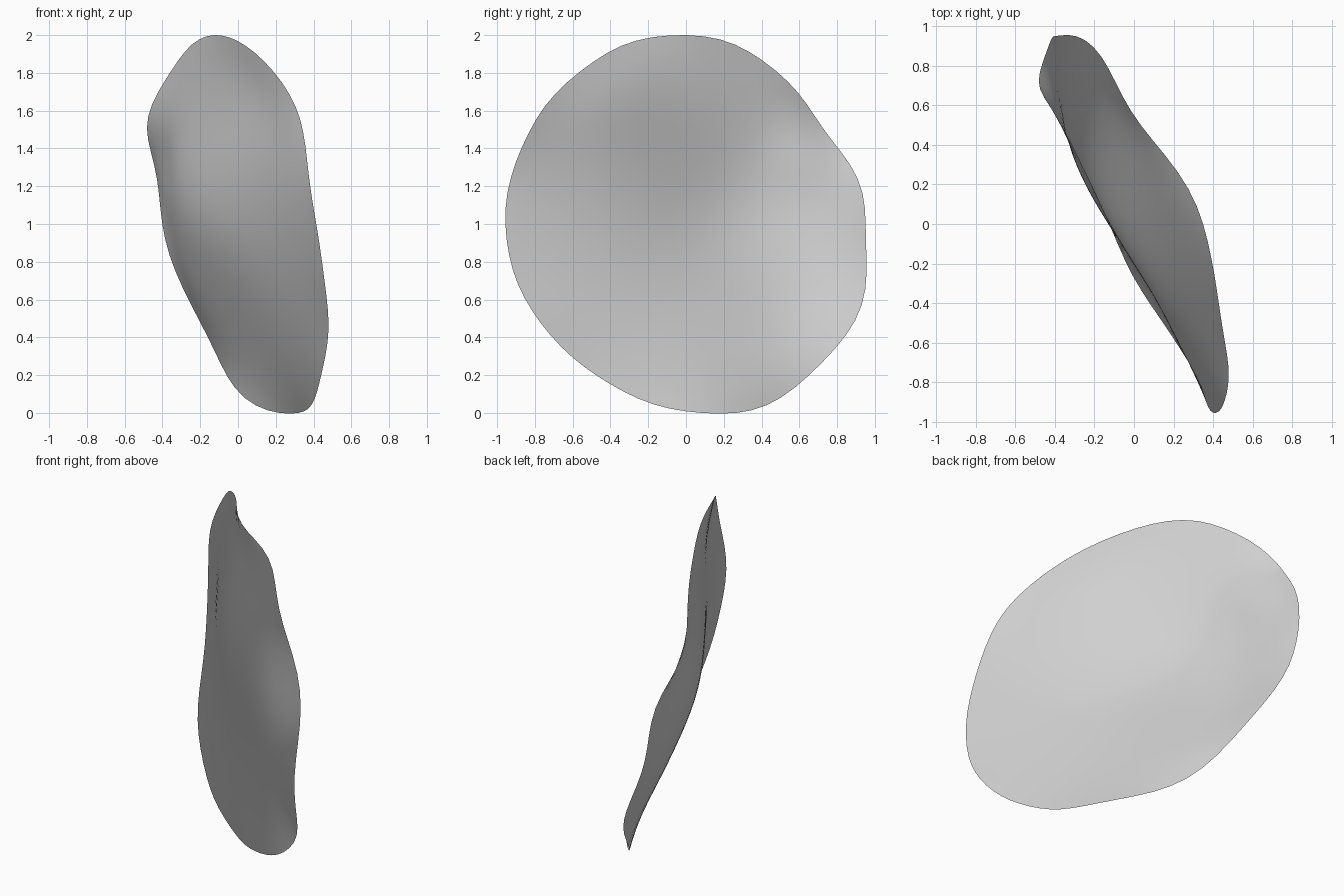
import bpy, bmesh
from math import cos, sin, pi, exp

if "Cube" in bpy.data.objects:
    bpy.data.objects.remove(bpy.data.objects["Cube"], do_unlink=True)

# Rim of the wavy disc (x, y, z), one point every 15 degrees around the x axis
RIM = [
    (-.40, .95, 1.0), (-.43, .91, 1.24), (-.475, .77, 1.445), (-.455, .64, 1.635),
    (-.35, .47, 1.815), (-.245, .26, 1.95), (-.125, 0, 2.0), (-.005, -.265, 1.97),
    (.14, -.49, 1.86), (.27, -.69, 1.69), (.345, -.83, 1.49), (.375, -.925, 1.25),
    (.415, -.957, 1.0), (.45, -.915, .755), (.477, -.815, .54), (.47, -.66, .35),
    (.44, -.47, .195), (.405, -.25, .075), (.35, 0, .008), (.22, .265, 0),
    (.035, .5, .08), (-.095, .72, .265), (-.205, .895, .49), (-.33, .957, .745),
]
# Soft waves in the sheet: centre y, centre z, height along x, spread
WAVES = [
    (.25, 1.05, -.115, .23),  # main hollow
    (-.42, 1.73, .035, .1),   # ridge under the top edge
    (.66, 1.38, .03, .04),    # small ridge at the back
    (.6, .6, -.04, .12),      # low hollow at the back
]
SEGMENTS, RINGS = 72, 20


def harmonics(values):
    """Cosine and sine weights of a closed loop of values."""
    n = len(values)
    return [(sum(v * cos(2 * pi * k * i / n) for i, v in enumerate(values)) * 2 / n,
             sum(v * sin(2 * pi * k * i / n) for i, v in enumerate(values)) * 2 / n)
            for k in range(n // 2)]


RIM_WEIGHTS = [harmonics(axis) for axis in zip(*RIM)]


def sheet_point(r, angle):
    """Stretch the rim smoothly inwards, then press in the hollows and ridges."""
    x, y, z = (w[0][0] / 2 + sum(r ** k * (a * cos(k * angle) + b * sin(k * angle))
                                 for k, (a, b) in enumerate(w) if k)
               for w in RIM_WEIGHTS)
    x -= .06 * (1 - r * r)
    for cy, cz, height, spread in WAVES:
        x += height * exp(-((y - cy) ** 2 + (z - cz) ** 2) / spread) * (1 - r ** 6)
    return x, y, z


# Wavy disc built as rings around a centre point
bm = bmesh.new()
centre = bm.verts.new(sheet_point(0, 0))
rings = [[bm.verts.new(sheet_point(j / RINGS, 2 * pi * i / SEGMENTS))
          for i in range(SEGMENTS)] for j in range(1, RINGS + 1)]
for i in range(SEGMENTS):
    n = (i + 1) % SEGMENTS
    bm.faces.new((centre, rings[0][i], rings[0][n]))
    for inner, outer in zip(rings, rings[1:]):
        bm.faces.new((inner[i], outer[i], outer[n], inner[n]))

mesh = bpy.data.meshes.new("wavy_disc")
bm.to_mesh(mesh)
bm.free()
mesh.shade_smooth()
disc = bpy.data.objects.new("wavy_disc", mesh)
bpy.context.collection.objects.link(disc)

# Plain grey
GREY = (.64, .64, .64, 1)
grey = bpy.data.materials.new("plain_grey")
grey.use_nodes = True
grey.diffuse_color = GREY
grey.node_tree.nodes["Principled BSDF"].inputs["Base Color"].default_value = GREY
mesh.materials.append(grey)
